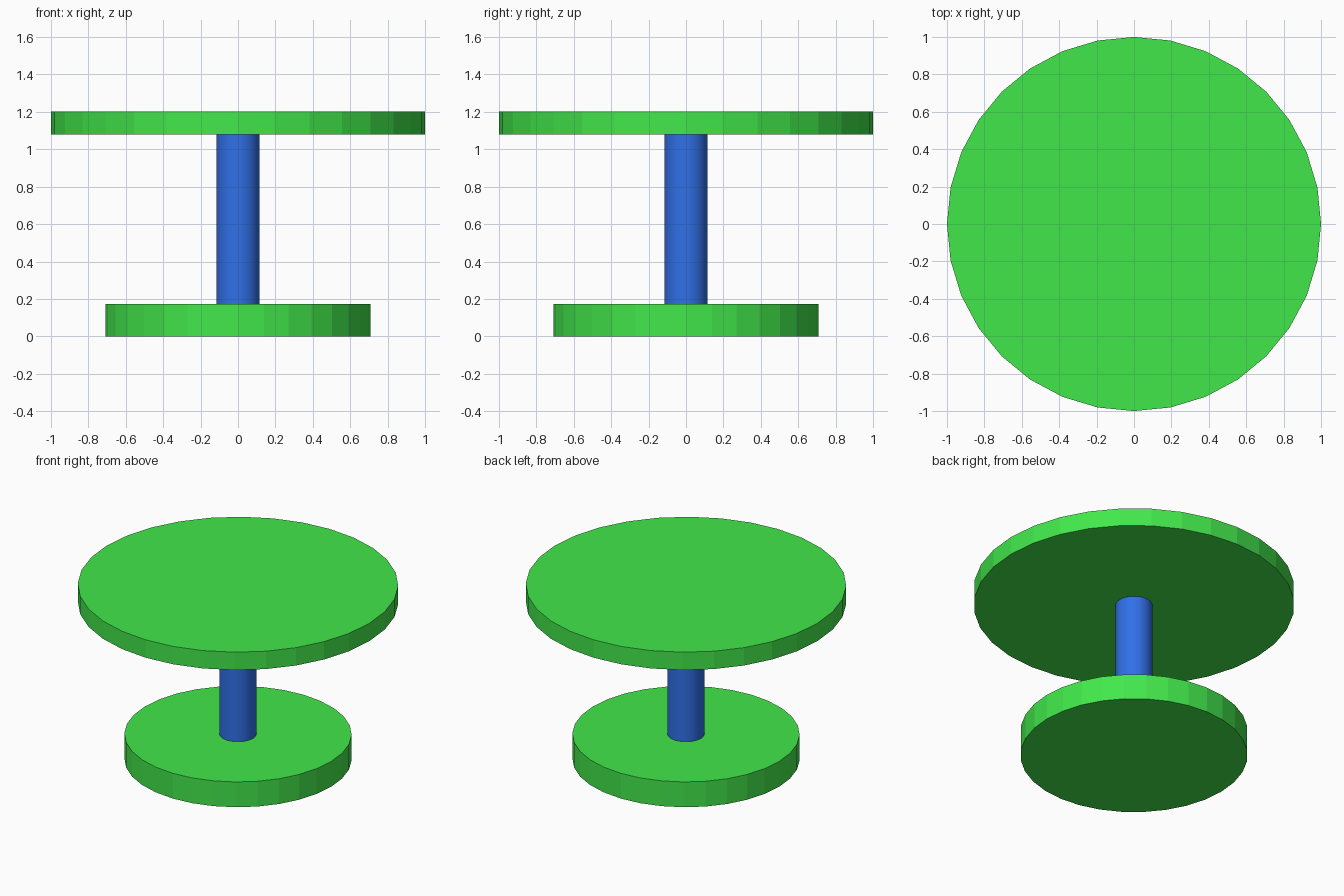
import bpy
import math

if "Cube" in bpy.data.objects:
    bpy.data.objects.remove(bpy.data.objects["Cube"])


def material(name, color):
    mat = bpy.data.materials.new(name)
    mat.diffuse_color = color
    mat.use_nodes = True
    mat.node_tree.nodes["Principled BSDF"].inputs["Base Color"].default_value = mat.diffuse_color
    return mat


def disc(name, radius, bottom, top, mat, smooth=False):
    bpy.ops.mesh.primitive_cylinder_add(
        vertices=32, radius=radius, depth=top - bottom,
        location=(0, 0, (bottom + top) / 2))
    obj = bpy.context.object
    obj.name = name
    obj.data.materials.append(mat)
    if smooth:
        bpy.ops.object.shade_smooth_by_angle(angle=math.radians(30))
    return obj


green = material("green", (0.055, 0.8, 0.07, 1))
blue = material("blue", (0.03, 0.16, 0.8, 1))

# Faceted foot, round column, faceted table top
disc("base", 0.709, 0.0, 0.174, green)
disc("column", 0.115, 0.174, 1.08, blue, smooth=True)
disc("table_top", 1.0, 1.08, 1.203, green)
